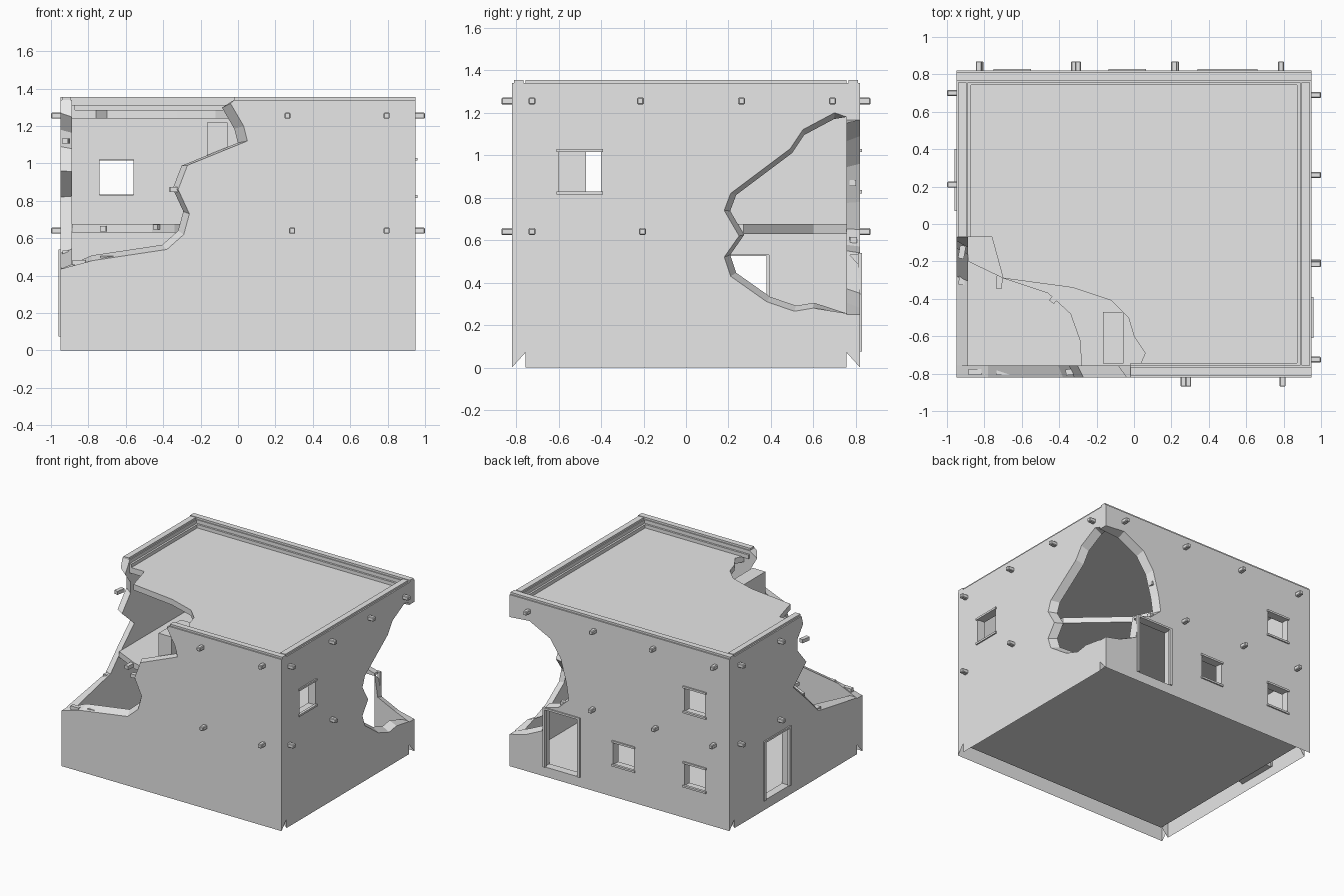
import bpy, bmesh
from mathutils import Vector, Matrix

cube = bpy.data.objects.get("Cube")
if cube:
    bpy.data.objects.remove(cube)

mat = bpy.data.materials.new("pale_grey_plaster")
mat.use_nodes = True
GREY = (0.8, 0.8, 0.8, 1)
mat.diffuse_color = GREY
mat.node_tree.nodes["Principled BSDF"].inputs["Base Color"].default_value = GREY

X, Y, TOP, THICK, FLOOR = 0.95, 0.82, 1.34, 0.063, 0.07
XI, YI = X - THICK, Y - THICK


def add(name, bm):
    bmesh.ops.recalc_face_normals(bm, faces=bm.faces)
    me = bpy.data.meshes.new(name)
    bm.to_mesh(me)
    bm.free()
    me.materials.append(mat)
    ob = bpy.data.objects.new(name, me)
    bpy.context.collection.objects.link(ob)
    return ob


def box(name, lo, hi, turn=0.0):
    bm = bmesh.new()
    lo, hi = Vector(lo), Vector(hi)
    bmesh.ops.create_cube(bm, size=1, matrix=Matrix.Translation((lo + hi) / 2)
                          @ Matrix.Rotation(turn, 4, 'Z') @ Matrix.Diagonal((hi - lo).to_4d()))
    return add(name, bm)


def loft(name, loop_a, loop_b):
    """Close two matching outlines into a solid."""
    bm = bmesh.new()
    a, b = [[bm.verts.new(p) for p in loop] for loop in (loop_a, loop_b)]
    bm.faces.new(a)
    bm.faces.new(b[::-1])
    for i in range(len(a)):
        j = (i + 1) % len(a)
        bm.faces.new((a[i], b[i], b[j], a[j]))
    return add(name, bm)


def place(axis, depth, u, z):
    return (depth, u, z) if axis == 'x' else (u, depth, z)


def plate(name, axis, side, u0, u1, z0, z1, d0, d1):
    """Box set on a wall; d0 and d1 are distances from the centre."""
    a, b = place(axis, side * d0, u0, z0), place(axis, side * d1, u1, z1)
    return box(name, [min(p) for p in zip(a, b)], [max(p) for p in zip(a, b)])


def wall(name, axis, side, intact, broken, centre, openings):
    """Wall with a ragged edge that slopes inward, and framed openings."""
    out, inn = (X, XI) if axis == 'x' else (Y, YI)
    ragged = [p if i in (0, len(broken) - 1) else
              (p[0] + (centre[0] - p[0]) * 0.06, p[1] + (centre[1] - p[1]) * 0.06)
              for i, p in enumerate(broken)]
    ob = loft(name, [place(axis, side * out, u, z) for u, z in intact + broken],
              [place(axis, side * inn, u, max(z, FLOOR)) for u, z in intact + ragged])
    for u0, u1, z0, z1 in openings:
        cutter = plate("cutter", axis, side, u0, u1, z0, z1, inn - 0.1, out + 0.1)
        mod = ob.modifiers.new("opening", 'BOOLEAN')
        mod.operation, mod.solver, mod.object = 'DIFFERENCE', 'EXACT', cutter
        me = bpy.data.meshes.new_from_object(
            ob.evaluated_get(bpy.context.evaluated_depsgraph_get()))
        ob.modifiers.clear()
        ob.data = me
        bpy.data.objects.remove(cutter)
        # Thin frame strips
        w = 0.01
        plate(name + "_lintel", axis, side, u0 - w, u1 + w, z1 - w / 2, z1 + w, out - w, out + w)
        if z0 > 0.1:
            plate(name + "_sill", axis, side, u0 - w, u1 + w, z0 - w, z0 + w / 2, out - w, out + w)
        else:
            for u in (u0, u1):
                plate(name + "_jamb", axis, side, u - w, u + w, z0, z1, out - w, out + w)
    # The hollow underside stays open
    bm = bmesh.new()
    bm.from_mesh(ob.data)
    under = [f for f in bm.faces if min(v.co.z for v in f.verts) < 0.005 and f.normal.z < -0.3]
    bmesh.ops.delete(bm, geom=under, context='FACES')
    bm.to_mesh(ob.data)
    bm.free()
    # Coping and inner ledge along the intact top
    top = [u for u, z in intact + broken if z > TOP - 0.01]
    u0, u1 = min(top), max(top)
    plate(name + "_coping", axis, side, u0, u1, TOP, TOP + 0.015, inn + 0.008, out - 0.01)
    plate(name + "_ledge", axis, side, u0, u1, 1.28, 1.312, inn - 0.015, inn + 0.01)


# Walls
wall("front_wall", 'y', -1, [(-X, 0), (X, 0), (X, TOP)],
     [(-0.02, TOP), (-0.04, 1.32), (0.03, 1.2), (0.05, 1.12), (-0.27, 0.99), (-0.32, 0.86),
      (-0.26, 0.73), (-0.29, 0.62), (-0.38, 0.54), (-0.78, 0.48), (-X, 0.435)],
     (-0.8, 0.95), [])
wall("right_side_wall", 'x', -1, [(-YI, 0), (YI, 0), (YI, TOP)],
     [(-0.07, TOP), (-0.09, 1.27), (-0.02, 1.18), (-0.02, 1.09), (-0.13, 0.96), (0.03, 0.82),
      (-0.12, 0.68), (-0.28, 0.52), (-YI, 0.44)],
     (-0.7, 0.9), [(0.08, 0.39, 0.075, 0.53)])
wall("left_side_wall", 'x', 1, [(YI, 0), (-YI, 0), (-YI, TOP), (YI, TOP)],
     [(YI, 1.18), (0.70, 1.2), (0.55, 1.12), (0.49, 1.03), (0.21, 0.82), (0.18, 0.74),
      (0.25, 0.62), (0.18, 0.52), (0.21, 0.43), (0.38, 0.31), (0.51, 0.265), (0.6, 0.28),
      (YI, 0.255)],
     (0.65, 0.7), [(-0.6, -0.4, 0.825, 1.02)])
wall("back_wall", 'y', 1, [(X, 0), (-X, 0), (-X, TOP), (X, TOP)],
     [(X, 1.165), (0.78, 1.18), (0.6, 1.09), (0.51, 0.96), (0.46, 0.78), (0.44, 0.65),
      (0.53, 0.57), (0.64, 0.54), (0.67, 0.35), (0.82, 0.28), (X, 0.25)],
     (0.8, 0.7), [(-0.74, -0.56, 0.83, 1.02), (-0.74, -0.56, 0.25, 0.43),
                  (-0.125, 0.055, 0.25, 0.43), (0.35, 0.65, 0.075, 0.53)])


# Floors and roof
def slab(name, outline, z0, z1):
    loft(name, [(x, y, z0) for x, y in outline], [(x, y, z1) for x, y in outline])


slab("ground_floor", [(-XI, -YI), (XI, -YI), (XI, YI), (-XI, YI)], 0.06, FLOOR)
slab("upper_floor", [(-0.28, -YI), (XI, -YI), (XI, 0.27), (0.72, 0.42), (0.52, 0.6), (0.45, YI),
                     (-XI, YI), (-XI, -0.2), (-0.7, -0.29), (-0.46, -0.37), (-0.34, -0.48),
                     (-0.29, -0.62)], 0.63, 0.675)
slab("roof", [(0.03, -YI), (XI, -YI), (XI, YI), (-XI, YI), (-XI, -0.07), (-0.76, -0.07),
              (-0.70, -0.29), (-0.33, -0.34), (-0.12, -0.41), (-0.03, -0.5), (0.0, -0.6),
              (0.06, -0.69)], 1.24, 1.285)
box("inner_pier", (-0.165, -0.745, 0.67), (-0.055, -0.47, 1.22))

# Protruding beam ends
HIGH, LOW, R = 1.255, 0.64, 0.016
rows = [('y', -1, HIGH, (0.265, 0.795)), ('y', -1, LOW, (0.29, 0.795)),
        ('x', 1, HIGH, (-0.725, -0.215, 0.262, 0.69)), ('x', 1, LOW, (-0.725, -0.205)),
        ('y', 1, HIGH, (-0.83, -0.30, 0.215, 0.785)), ('y', 1, LOW, (-0.82, -0.32, 0.225)),
        ('x', -1, HIGH, (0.70, 0.21)), ('x', -1, LOW, (0.70, 0.21))]
for axis, side, z, places in rows:
    d = X if axis == 'x' else Y
    for u in places:
        beam = plate("beam_end", axis, side, u - R, u + R, z - R, z + R, d - 0.03, d + 0.05)
        mod = beam.modifiers.new("worn_edges", 'BEVEL')
        mod.width, mod.segments = 0.005, 1

# Loose bricks caught in the broken edges
for x, y, z, turn in [(-0.7, -0.79, 0.49, 0), (-0.33, -0.79, 0.86, 0.1), (-0.85, -0.79, 0.47, 0),
                      (-0.92, -0.29, 0.52, 1.5), (-0.92, -0.15, 1.12, 1.4),
                      (-0.72, -0.31, 0.65, 1.5), (-0.42, -0.39, 0.66, 0.9),
                      (0.47, 0.785, 0.87, 0), (0.49, 0.785, 0.6, 0.1)]:
    box("loose_brick", (x - 0.035, y - 0.016, z - 0.014), (x + 0.035, y + 0.016, z + 0.014), turn)
